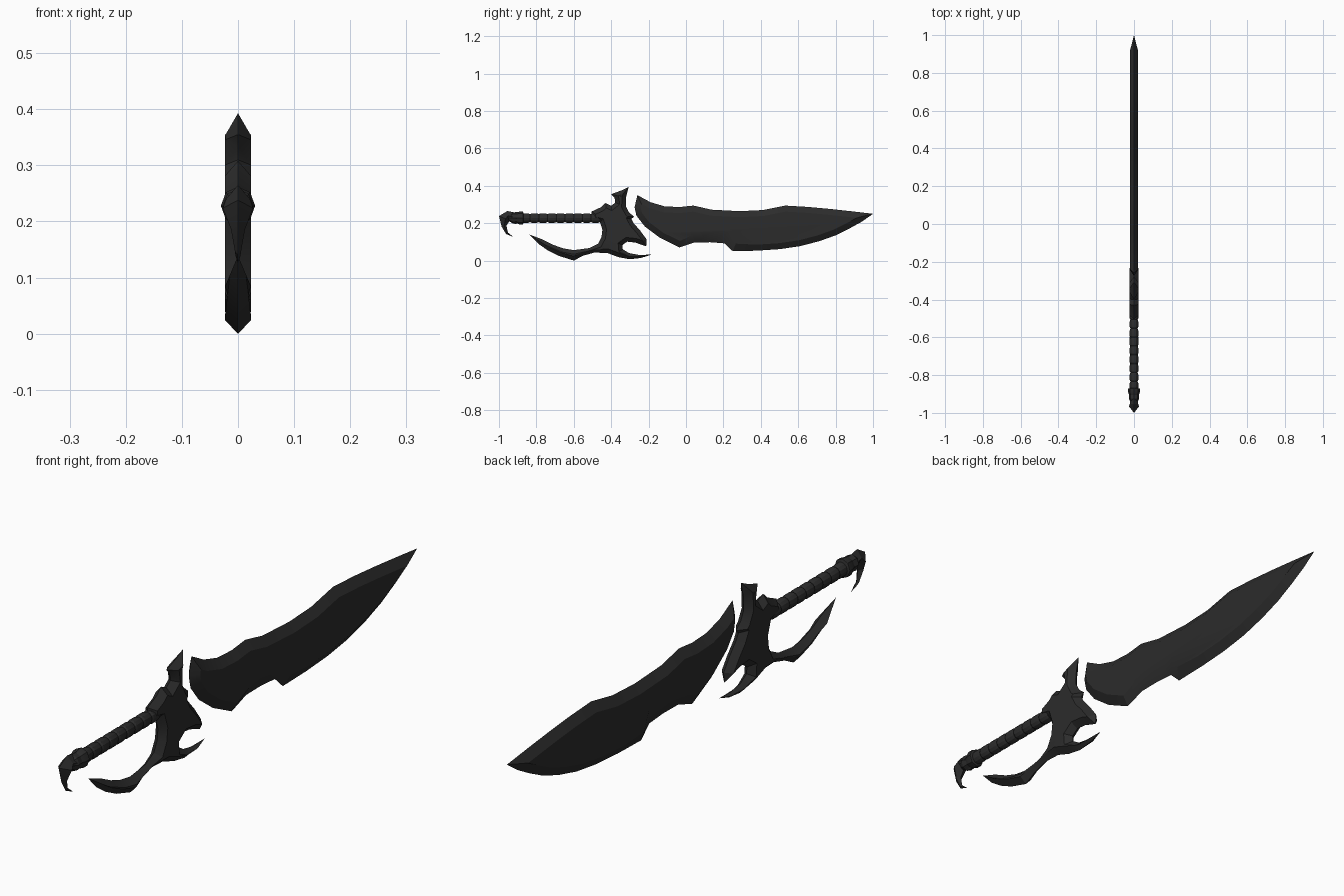
import bpy, math
from mathutils import Vector
from mathutils.geometry import tessellate_polygon

if "Cube" in bpy.data.objects:
    bpy.data.objects.remove(bpy.data.objects["Cube"])

mat = bpy.data.materials.new("dark_steel")
mat.diffuse_color = (0.025, 0.025, 0.025, 1)
mat.use_nodes = True
mat.node_tree.nodes["Principled BSDF"].inputs["Base Color"].default_value = mat.diffuse_color


def add_object(name, verts, faces, angle=25):
    me = bpy.data.meshes.new(name)
    me.from_pydata(verts, [], faces)
    me.materials.append(mat)
    ob = bpy.data.objects.new(name, me)
    bpy.context.collection.objects.link(ob)
    bpy.ops.object.select_all(action='DESELECT')
    ob.select_set(True)
    bpy.context.view_layer.objects.active = ob
    bpy.ops.object.mode_set(mode='EDIT')
    bpy.ops.mesh.select_all(action='SELECT')
    bpy.ops.mesh.normals_make_consistent(inside=False)
    bpy.ops.object.mode_set(mode='OBJECT')
    bpy.ops.object.shade_smooth_by_angle(angle=math.radians(angle))
    return ob


def ray_length(pts, i, direction):
    """Distance from outline point i to the opposite side of the outline."""
    n, best, p = len(pts), 9.0, pts[i]
    for j in range(n):
        k = (j + 1) % n
        if i in (j, k):
            continue
        e, w = pts[k] - pts[j], pts[j] - p
        den = direction.x * e.y - direction.y * e.x
        if abs(den) < 1e-9:
            continue
        t = (w.x * e.y - w.y * e.x) / den
        s = (w.x * direction.y - w.y * direction.x) / den
        if t > 1e-5 and -1e-4 <= s <= 1.0001:
            best = min(best, t)
    return best


def bevelled_plate(name, outline, half, bevel):
    """Sharp-edged plate in the y-z plane; an optional third value per point sets bevel width."""
    pts = [Vector(o[:2]) for o in outline]
    widths = [o[2] if len(o) > 2 else bevel for o in outline]
    n = len(pts)
    area = sum(pts[i].x * pts[(i + 1) % n].y - pts[(i + 1) % n].x * pts[i].y for i in range(n))
    if area < 0:
        pts.reverse()
        widths.reverse()
    inner, heights = [], []
    for i, p in enumerate(pts):
        a, b = (p - pts[i - 1]).normalized(), (pts[(i + 1) % n] - p).normalized()
        na, nb = Vector((-a.y, a.x)), Vector((-b.y, b.x))
        m = (na + nb).normalized()
        c = max(m.dot(na), 0.2)
        off = min(widths[i] / c, 0.45 * ray_length(pts, i, m))
        inner.append(p + m * off)
        heights.append(half * min(1, off * c / min(bevel, widths[i])))
    verts = [(0, p.x, p.y) for p in pts]
    for s in (1, -1):
        verts += [(s * h, q.x, q.y) for q, h in zip(inner, heights)]
    caps = tessellate_polygon([[Vector((q.x, q.y, 0)) for q in inner]])
    faces = []
    for base in (n, 2 * n):
        for i in range(n):
            j = (i + 1) % n
            faces.append((i, j, base + j, base + i))
        faces += [tuple(base + k for k in t) for t in caps]
    return add_object(name, verts, faces)


def lathe(name, profile, z, sides=12, flat=0.9):
    """Turned part along y from (y, radius) pairs."""
    verts, faces = [], []
    for y, r in profile:
        for k in range(sides):
            a = 2 * math.pi * k / sides
            verts.append((flat * r * math.cos(a), y, z + r * math.sin(a)))
    for i in range(len(profile) - 1):
        for k in range(sides):
            l = (k + 1) % sides
            faces.append((i * sides + k, i * sides + l, (i + 1) * sides + l, (i + 1) * sides + k))
    faces.append(tuple(range(sides)))
    faces.append(tuple(range(len(verts) - sides, len(verts))))
    return add_object(name, verts, faces)


# Blade, with a wider hollow above the lower notch
bevelled_plate("blade", [
    (-0.26, 0.35), (-0.19, 0.312), (-0.115, 0.29), (-0.035, 0.286), (0.04, 0.294),
    (0.136, 0.272), (0.286, 0.264), (0.41, 0.27), (0.53, 0.294), (0.65, 0.287),
    (0.77, 0.276), (0.89, 0.263), (1.0, 0.25), (0.94, 0.208), (0.875, 0.172), (0.8, 0.135),
    (0.714, 0.104), (0.61, 0.077), (0.5, 0.061), (0.38, 0.053), (0.25, 0.05, 0.04),
    (0.206, 0.092, 0.07), (0.13, 0.098, 0.055), (0.045, 0.097, 0.04), (-0.035, 0.07),
    (-0.14, 0.122), (-0.22, 0.182), (-0.265, 0.24), (-0.275, 0.285)], 0.022, 0.032)

# Guard: upper horn, body, front claws and the long knuckle claw
bevelled_plate("guard", [
    (-0.307, 0.393), (-0.345, 0.375), (-0.40, 0.355), (-0.382, 0.335), (-0.378, 0.31),
    (-0.40, 0.293), (-0.43, 0.308), (-0.455, 0.285), (-0.505, 0.262), (-0.505, 0.215),
    (-0.46, 0.205), (-0.447, 0.165), (-0.452, 0.125), (-0.47, 0.09), (-0.515, 0.067),
    (-0.6, 0.056), (-0.655, 0.065), (-0.71, 0.084), (-0.77, 0.114), (-0.837, 0.139),
    (-0.79, 0.09), (-0.74, 0.055), (-0.68, 0.025), (-0.6, 0.0), (-0.55, 0.026),
    (-0.49, 0.043), (-0.42, 0.04), (-0.36, 0.018), (-0.30, 0.007), (-0.24, 0.014),
    (-0.185, 0.032), (-0.25, 0.03), (-0.305, 0.04), (-0.338, 0.06), (-0.34, 0.083),
    (-0.315, 0.101), (-0.27, 0.096), (-0.213, 0.076), (-0.21, 0.113), (-0.245, 0.16),
    (-0.28, 0.2), (-0.292, 0.222), (-0.278, 0.235), (-0.305, 0.258), (-0.322, 0.29),
    (-0.32, 0.34)], 0.023, 0.022)

# Wrapped grip made of repeated rounded bands
bands, y0, y1 = 9, -0.88, -0.46
step = (y1 - y0) / bands
grip = []
for i in range(bands):
    y = y0 + i * step
    grip += [(y, 0.021), (y + 0.15 * step, 0.025), (y + 0.8 * step, 0.025)]
grip.append((y1, 0.021))
lathe("grip", grip, 0.227)

# Pommel collar
lathe("pommel_collar", [(-0.945, 0.018), (-0.925, 0.03), (-0.905, 0.028), (-0.892, 0.034),
                        (-0.872, 0.034), (-0.868, 0.024)], 0.228, 8)

# Hooked pommel
bevelled_plate("pommel_hook", [
    (-1.0, 0.238), (-0.955, 0.265), (-0.92, 0.258), (-0.88, 0.26), (-0.878, 0.2),
    (-0.915, 0.196), (-0.945, 0.21), (-0.96, 0.187), (-0.952, 0.15), (-0.922, 0.126),
    (-0.962, 0.142), (-0.985, 0.18)], 0.027, 0.03)
